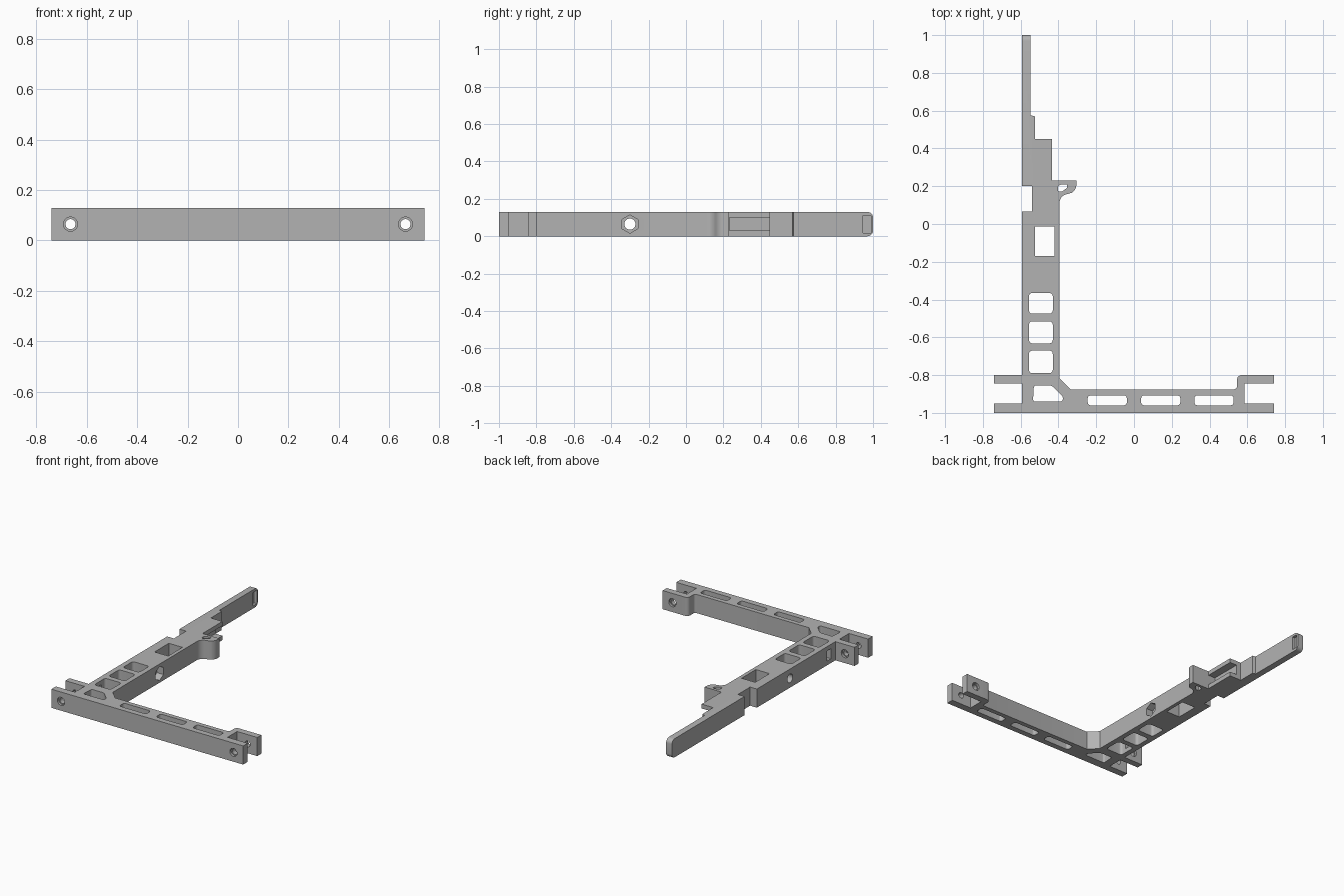
import bpy, bmesh
from math import pi, cos, sin
from mathutils import Matrix

cube = bpy.data.objects.get("Cube")
if cube:
    bpy.data.objects.remove(cube, do_unlink=True)

H = 0.13
MID = H / 2

grey = bpy.data.materials.new("matte grey")
grey.use_nodes = True
grey.diffuse_color = (0.45, 0.45, 0.45, 1)
grey.node_tree.nodes["Principled BSDF"].inputs["Base Color"].default_value = grey.diffuse_color


def prism(name, points, low, high, matrix=None, radius=0, tip=False):
    """Extrude a flat outline along z, optionally rounding its upright edges."""
    bm = bmesh.new()
    face = bm.faces.new([bm.verts.new((x, y, low)) for x, y in points])
    ext = bmesh.ops.extrude_face_region(bm, geom=[face])
    for v in ext["geom"]:
        if isinstance(v, bmesh.types.BMVert):
            v.co.z = high
    bmesh.ops.recalc_face_normals(bm, faces=bm.faces)
    if radius:
        upright = [e for e in bm.edges if abs(e.verts[0].co.z - e.verts[1].co.z) > 1e-4]
        bmesh.ops.bevel(bm, geom=upright, offset=radius, segments=5, profile=0.5, affect='EDGES')
    if tip:
        ends = [e for e in bm.edges if all(v.co.y > 0.99 for v in e.verts)
                and abs(e.verts[0].co.z - e.verts[1].co.z) < 1e-4]
        bmesh.ops.bevel(bm, geom=ends, offset=0.03, segments=6, profile=0.5, affect='EDGES')
    if matrix:
        bm.transform(matrix)
    mesh = bpy.data.meshes.new(name)
    bm.to_mesh(mesh)
    bm.free()
    mesh.materials.append(grey)
    obj = bpy.data.objects.new(name, mesh)
    bpy.context.collection.objects.link(obj)
    return obj


def rect(x0, x1, y0, y1):
    return [(x0, y0), (x1, y0), (x1, y1), (x0, y1)]


def ring(radius, sides, turn=0):
    return [(radius * cos(turn + 2 * pi * i / sides), radius * sin(turn + 2 * pi * i / sides))
            for i in range(sides)]


def arc(cx, cy, r, a0, a1, n=6):
    return [(cx + r * cos(a0 + (a1 - a0) * i / n), cy + r * sin(a0 + (a1 - a0) * i / n))
            for i in range(n + 1)]


# Outline of the whole bracket, walked anticlockwise
outline = [(-0.74, -1), (0.74, -1), (0.74, -0.95), (0.585, -0.95), (0.585, -0.845),
           (0.74, -0.845), (0.74, -0.80)]
outline += arc(0.57, -0.825, 0.025, pi / 2, pi)
outline += arc(0.53, -0.86, 0.015, 0, -pi / 2, 4)
outline += [(-0.335, -0.875), (-0.395, -0.815), (-0.395, 0.11)]
outline += arc(-0.345, 0.11, 0.05, pi * 0.95, pi * 0.65, 5)
outline += arc(-0.36, 0.21, 0.055, -pi * 0.3, 0, 5)
outline += [(-0.305, 0.23), (-0.435, 0.23), (-0.435, 0.45), (-0.525, 0.45), (-0.525, 0.57),
            (-0.547, 0.575), (-0.547, 1), (-0.592, 1), (-0.592, 0.2), (-0.54, 0.2),
            (-0.54, 0.065), (-0.592, 0.065), (-0.592, -0.8), (-0.74, -0.8),
            (-0.74, -0.845), (-0.592, -0.845), (-0.592, -0.95), (-0.74, -0.95)]
bracket = prism("bracket", outline, 0, H, tip=True)

cutters = []


def cut(points, low=-0.1, high=0.3, matrix=None, radius=0):
    cutters.append(prism("cutter", points, low, high, matrix, radius))


# Upright windows through the arm
cut(rect(-0.525, -0.42, -0.17, -0.012))
for y0, y1 in ((-0.475, -0.365), (-0.632, -0.515), (-0.79, -0.67)):
    cut(rect(-0.556, -0.43, y0, y1), radius=0.018)

# Corner window, crossbar slots and hook eye
cut([(-0.535, -0.94), (-0.378, -0.94), (-0.375, -0.915), (-0.435, -0.855), (-0.53, -0.855)],
    radius=0.012)
for x0 in (-0.245, 0.038, 0.32):
    cut(rect(x0, x0 + 0.207, -0.96, -0.907), radius=0.016)
cut([(-0.402, 0.172), (-0.38, 0.172), (-0.354, 0.192), (-0.354, 0.21), (-0.385, 0.21),
     (-0.402, 0.2)], radius=0.004)

# Pin holes through both forks, widened on the outer faces
for side in (-1, 1):
    along_y = Matrix.Translation((side * 0.665, 0, MID)) @ Matrix.Rotation(-pi / 2, 4, 'X')
    cut(ring(0.02, 24), -1.1, -0.7, along_y)
    cut(ring(0.028, 24), -1.1, -0.985, along_y)
    cut(ring(0.028, 24), -0.815, -0.7, along_y)

# Cross bolt hole with a hexagonal nut pocket
along_x = Matrix.Translation((0, -0.3, MID)) @ Matrix.Rotation(pi / 2, 4, 'Y')
cut(ring(0.03, 24), -0.7, -0.3, along_x)
cut(ring(0.049, 6), -0.445, -0.3, along_x)

# Side slot, groove in the stepped block, and pocket at the tip
cut(rect(-0.62, -0.54, -0.75, -0.71), 0.03, 0.10)
cut(rect(-0.49, -0.38, 0.232, 0.5), 0.03, 0.10)
cut(rect(-0.567, -0.5, 0.945, 0.988), 0.018, 0.112)

bpy.context.view_layer.objects.active = bracket
for cutter in cutters:
    cutter.hide_render = True
    mod = bracket.modifiers.new("cut", 'BOOLEAN')
    mod.operation = 'DIFFERENCE'
    mod.solver = 'EXACT'
    mod.object = cutter
    bpy.ops.object.modifier_apply(modifier=mod.name)
    bpy.data.objects.remove(cutter, do_unlink=True)

bpy.ops.object.select_all(action='DESELECT')
bracket.select_set(True)
bpy.ops.object.shade_smooth_by_angle(angle=0.6)
